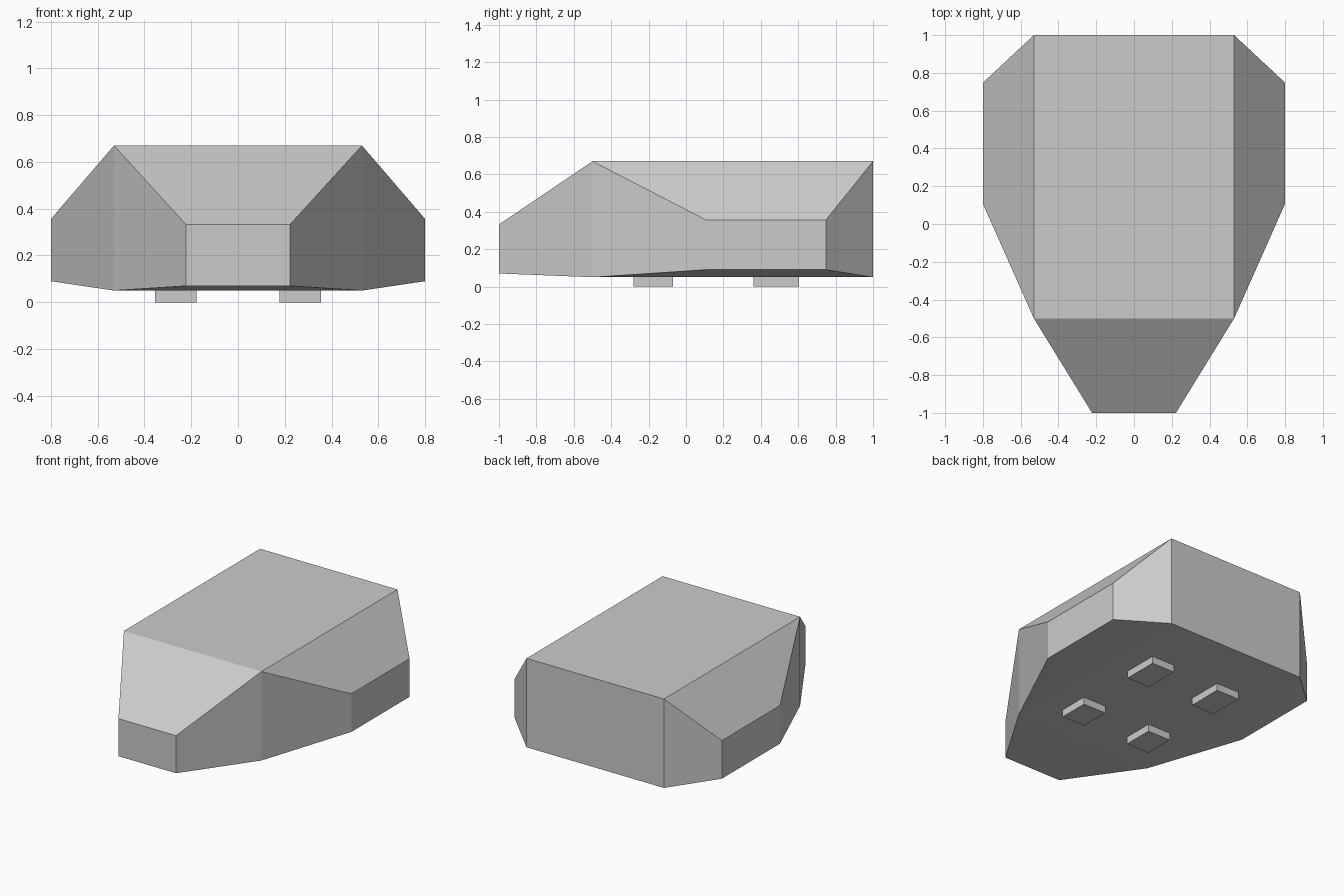
import bpy, bmesh

if "Cube" in bpy.data.objects:
    bpy.data.objects.remove(bpy.data.objects["Cube"])

# Right-hand outline of the body, front to back: x, y, bottom z, top z
OUTLINE = [
    (0.222, -1.0, 0.07, 0.332),
    (0.53, -0.5, 0.05, 0.67),
    (0.80, 0.107, 0.09, 0.356),
    (0.80, 0.748, 0.09, 0.356),
    (0.53, 1.0, 0.05, 0.67),
]


def make_object(name, bm):
    bmesh.ops.recalc_face_normals(bm, faces=bm.faces)
    mesh = bpy.data.meshes.new(name)
    bm.to_mesh(mesh)
    bm.free()
    obj = bpy.data.objects.new(name, mesh)
    bpy.context.collection.objects.link(obj)
    return obj


# Body shell: each side has a wall strip, a shoulder and an underside bevel
bm = bmesh.new()
rings = {}
for side in (1, -1):
    low = [bm.verts.new((side * x, y, b)) for x, y, b, t in OUTLINE]
    high = [bm.verts.new((side * x, y, t)) for x, y, b, t in OUTLINE]
    rings[side] = low, high
    for i in range(4):
        bm.faces.new((low[i], low[i + 1], high[i + 1], high[i]))
    bm.faces.new(high[1:])
    bm.faces.new(low[1:])

# Nose, tail, bonnet, roof and floor panels join the two sides
(rl, rh), (ll, lh) = rings[1], rings[-1]
for i in (0, 4):
    bm.faces.new((rl[i], rh[i], lh[i], ll[i]))
for right, left in ((rl, ll), (rh, lh)):
    for i, j in ((0, 1), (1, 4)):
        bm.faces.new((right[i], right[j], left[j], left[i]))
make_object("body", bm)

# Four foot pads under the floor
for side, label in ((1, "right"), (-1, "left")):
    for end, y0, y1 in (("front", -0.28, -0.07), ("back", 0.36, 0.605)):
        bm = bmesh.new()
        bmesh.ops.create_cube(bm, size=1.0)
        bmesh.ops.scale(bm, vec=(0.176, y1 - y0, 0.05), verts=bm.verts)
        bmesh.ops.translate(bm, vec=(side * 0.266, (y0 + y1) / 2, 0.025), verts=bm.verts)
        make_object(f"{end}_{label}_foot", bm)
